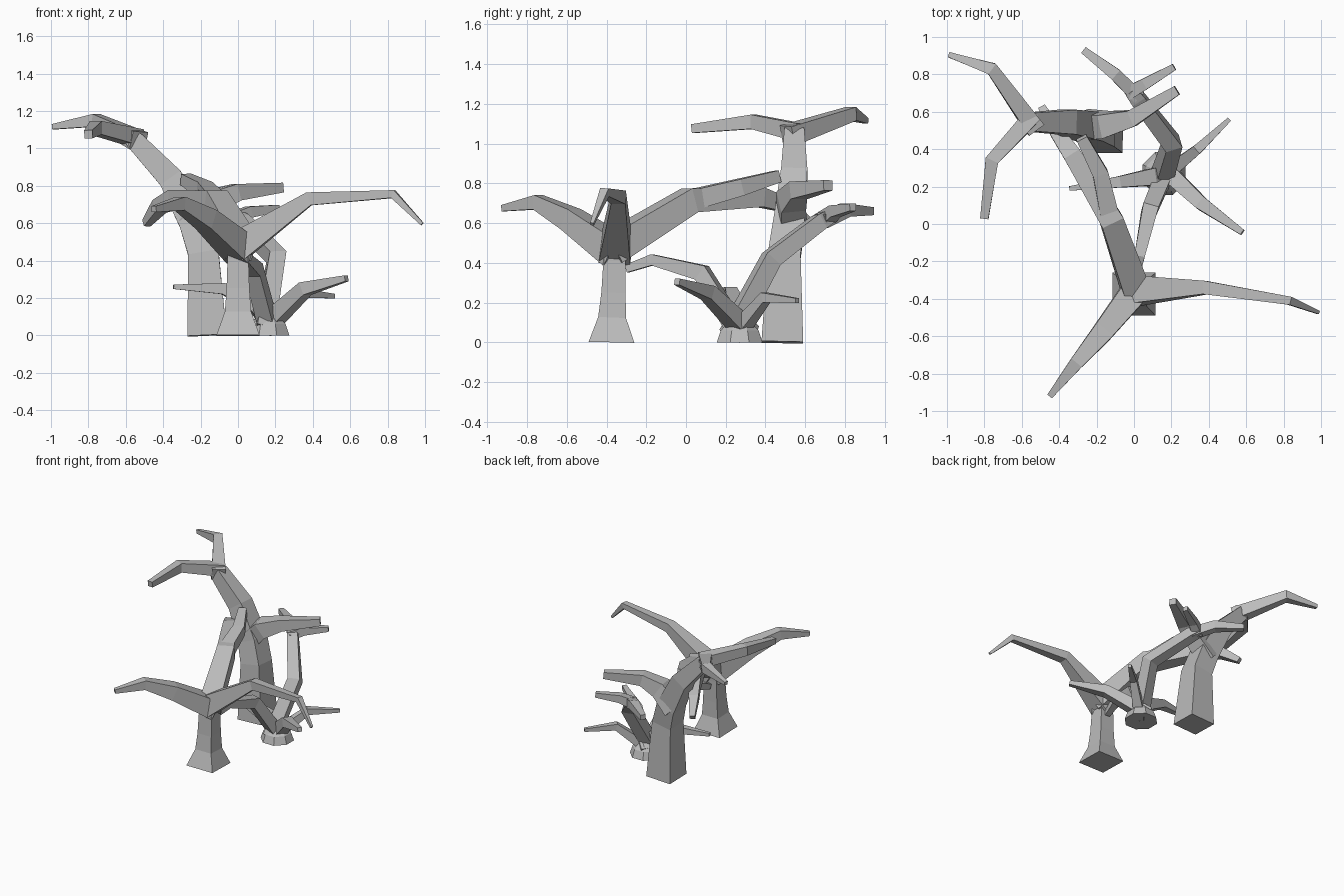
import bpy, bmesh, math
from mathutils import Vector

bark = bpy.data.materials.new("grey bark")
bark.diffuse_color = (0.5, 0.5, 0.5, 1)


def limb(name, pts, side=None, sides=4):
    """Tapered tube through (x, y, z, half_width) points, square in section by default."""
    P = [Vector(p[:3]) for p in pts]
    run = P[-1] - P[0]
    ref = Vector(side) if side else Vector((run.y, -run.x, 0)).normalized()
    bm = bmesh.new()
    rings = []
    for i, p in enumerate(P):
        a = (p - P[i - 1]).normalized() if i else None
        b = (P[i + 1] - p).normalized() if i < len(P) - 1 else None
        t = ((a or b) + (b or a)).normalized()
        u = (ref - t * ref.dot(t)).normalized()
        v = t.cross(u)
        r = pts[i][3] / math.cos(math.pi / sides)
        ring = []
        for k in range(sides):
            g = 2 * math.pi * (k + 0.5) / sides
            ring.append(bm.verts.new(p + u * r * math.cos(g) + v * r * math.sin(g)))
        rings.append(ring)
    for lo, hi in zip(rings, rings[1:]):
        for k in range(sides):
            n = (k + 1) % sides
            bm.faces.new((lo[k], lo[n], hi[n], hi[k]))
    bm.faces.new(rings[0][::-1])
    bm.faces.new(rings[-1])
    bmesh.ops.recalc_face_normals(bm, faces=bm.faces)
    me = bpy.data.meshes.new(name)
    bm.to_mesh(me)
    bm.free()
    me.materials.append(bark)
    ob = bpy.data.objects.new(name, me)
    bpy.context.collection.objects.link(ob)


Y = (0, 1, 0)

# Front tree: flared trunk and three branches, the rear one forked
limb("front_trunk", [(0, -.375, 0, .115), (0, -.372, .125, .07), (0, -.365, .25, .061),
                     (0, -.36, .41, .056), (0, -.36, .5, .06)], Y)
limb("front_left_branch", [(.02, -.34, .45, .075), (-.17, -.58, .62, .055),
                           (-.31, -.745, .705, .036), (-.45, -.92, .675, .016)])
limb("front_right_branch", [(-.02, -.355, .46, .08), (.38, -.34, .73, .036),
                            (.83, -.41, .755, .022), (.985, -.473, .595, .009)])
limb("front_rear_branch", [(.02, -.38, .47, .075), (-.12, .02, .715, .062),
                           (-.33, .37, .73, .048), (-.42, .5, .69, .036), (-.49, .62, .6, .02)])
limb("front_rear_fork", [(-.13, .04, .72, .05), (-.18, .27, .78, .042), (-.28, .46, .835, .03)])

# Back tree: tall trunk leaning left with three branches
limb("back_trunk", [(-.165, .485, 0, .105), (-.185, .495, .44, .082), (-.235, .52, .6, .078),
                    (-.36, .545, .84, .066), (-.55, .545, 1.04, .05), (-.58, .545, 1.065, .04)], Y)
limb("back_left_branch", [(-.53, .51, 1.04, .05), (-.76, .83, 1.15, .034), (-.99, .905, 1.115, .014)])
limb("back_front_branch", [(-.54, .58, 1.055, .045), (-.76, .34, 1.11, .036), (-.8, .03, 1.075, .022)])
limb("back_right_branch", [(-.28, .53, .58, .07), (-.15, .53, .71, .064), (-.01, .565, .765, .045),
                           (.23, .715, .79, .026)])

# Bush: eight-sided stump and five spreading branches
limb("bush_stump", [(.16, .27, 0, .115), (.16, .27, .06, .095), (.16, .27, .11, .05)], Y, 8)
limb("bush_rear_branch", [(.14, .22, .03, .05), (.205, .43, .42, .046), (.02, .67, .605, .04),
                          (-.02, .72, .635, .034)], (1, .3, 0))
limb("bush_rear_left_twig", [(.02, .68, .61, .036), (-.1, .8, .665, .033), (-.27, .93, .66, .02)])
limb("bush_rear_right_twig", [(-.03, .7, .62, .036), (.06, .75, .66, .03), (.215, .84, .68, .018)])
limb("bush_right_branch", [(.13, .31, .04, .05), (.2, .26, .1, .045), (.36, .11, .25, .036),
                           (.58, -.045, .305, .016)])
limb("bush_right_rear_branch", [(.15, .25, .04, .04), (.34, .4, .225, .026), (.51, .56, .21, .012)])
limb("bush_left_branch", [(.19, .27, .05, .045), (.09, .25, .17, .045), (-.08, .225, .25, .03),
                          (-.345, .19, .26, .012)])
limb("bush_front_branch", [(.165, .27, .04, .045), (.085, .08, .35, .042), (.03, -.17, .415, .028),
                           (.005, -.3, .37, .02)])
